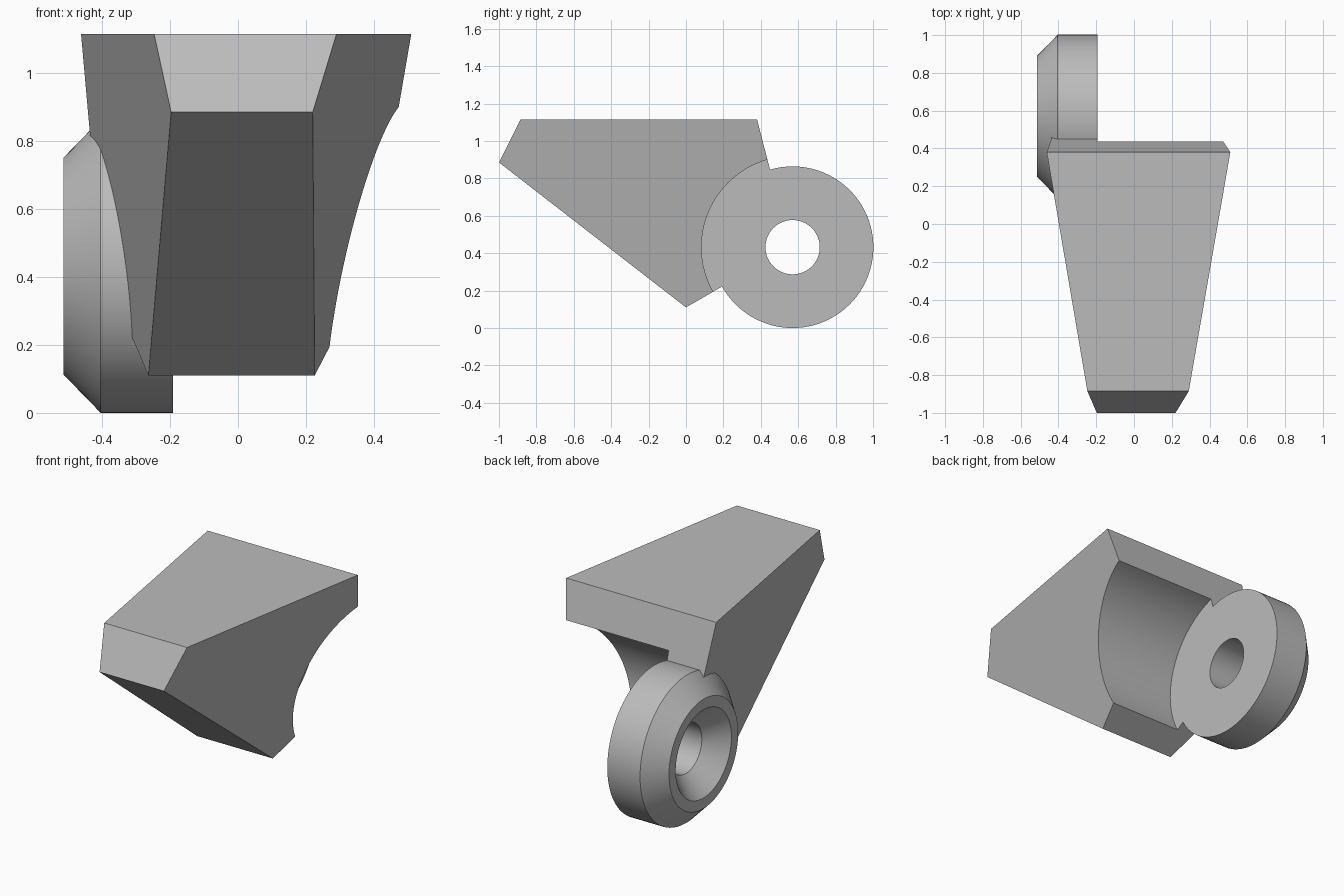
import bpy
import bmesh
from math import sin, cos, tau, radians

cube = bpy.data.objects.get("Cube")
if cube:
    bpy.data.objects.remove(cube, do_unlink=True)

grey = bpy.data.materials.new("plain grey")
grey.use_nodes = True
colour = (0.5, 0.5, 0.5, 1)
grey.diffuse_color = colour
grey.node_tree.nodes["Principled BSDF"].inputs["Base Color"].default_value = colour

AXIS_Y, AXIS_Z = 0.57, 0.432   # axis of the ring, parallel to x
INNER = -0.192                 # flat inner face of the ring


def finish(name, bm):
    bmesh.ops.recalc_face_normals(bm, faces=bm.faces)
    mesh = bpy.data.meshes.new(name)
    bm.to_mesh(mesh)
    bm.free()
    mesh.materials.append(grey)
    obj = bpy.data.objects.new(name, mesh)
    bpy.context.collection.objects.link(obj)
    return obj


def smooth(obj):
    bpy.ops.object.select_all(action="DESELECT")
    obj.select_set(True)
    bpy.context.view_layer.objects.active = obj
    bpy.ops.object.shade_smooth_by_angle(angle=radians(25))


def lathe(name, profile, closed, steps=96):
    """Turn (x, radius) points round the ring axis; open profiles get end caps."""
    bm = bmesh.new()
    loops = [[bm.verts.new((x, AXIS_Y + r * cos(tau * i / steps),
                            AXIS_Z + r * sin(tau * i / steps)))
              for i in range(steps)] for x, r in profile]
    pairs = list(zip(loops, loops[1:]))
    if closed:
        pairs.append((loops[-1], loops[0]))
    else:
        bm.faces.new(loops[0])
        bm.faces.new(loops[-1])
    for a, b in pairs:
        for i in range(steps):
            j = (i + 1) % steps
            bm.faces.new((a[i], a[j], b[j], b[i]))
    return finish(name, bm)


# Tapered bracket: a side profile whose two walls lean outwards
def right_wall(y, z):
    return 0.51 + 0.174 * (y - 0.38) + 0.217 * (z - 1.115)


def left_wall(y, z):
    return -0.462 - 0.17 * (y - 0.38) - 0.133 * (z - 1.115)


side = [(-1, 0.885), (-0.885, 1.115), (0.38, 1.115),
        (0.5, 0.65), (0.4, 0.342), (0, 0.11)]
bm = bmesh.new()
left = [bm.verts.new((left_wall(y, z), y, z)) for y, z in side]
right = [bm.verts.new((right_wall(y, z), y, z)) for y, z in side]
bm.faces.new(left)
bm.faces.new(right)
for i in range(len(side)):
    j = (i + 1) % len(side)
    bm.faces.new((left[i], left[j], right[j], right[i]))
bracket = finish("bracket", bm)

# Round clearance beside the ring, and a seat for the ring itself
outer = [(-0.513, 0.32), (-0.404, 0.432), (INNER, 0.432)]
cutter = lathe("clearance_cutter", outer + [(INNER, 0.487), (0.8, 0.487)], False)
cutter.hide_render = True
cut = bracket.modifiers.new("clearance", "BOOLEAN")
cut.operation = "DIFFERENCE"
cut.solver = "EXACT"
cut.object = cutter
bpy.context.view_layer.objects.active = bracket
bpy.ops.object.modifier_apply(modifier=cut.name)
bpy.data.objects.remove(cutter, do_unlink=True)
smooth(bracket)

# Chamfered ring with a countersunk hole
ring = lathe("hinge_ring", outer + [(INNER, 0.145), (-0.4, 0.145), (-0.513, 0.258)], True)
smooth(ring)
